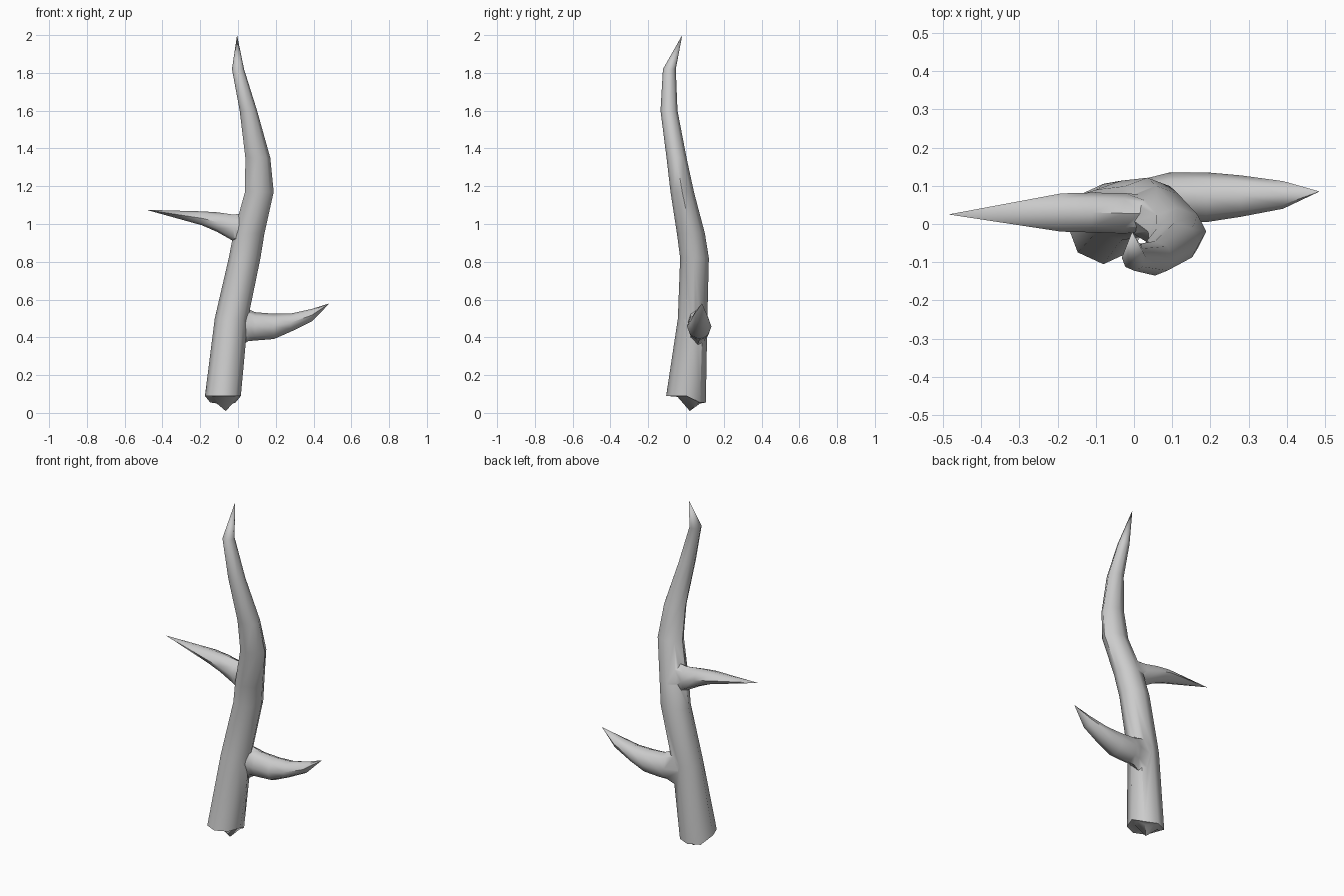
import bpy, bmesh, math
from mathutils import Vector

if "Cube" in bpy.data.objects:
    bpy.data.objects.remove(bpy.data.objects["Cube"])

SIDES = 8

grey = bpy.data.materials.new("pale grey")
grey.use_nodes = True
colour = (0.6, 0.6, 0.6, 1)
grey.diffuse_color = colour
grey.node_tree.nodes["Principled BSDF"].inputs["Base Color"].default_value = colour


def limb(name, sections, tip, u, v, root=None, shift=None):
    """Loft rings (centre, radius along u, radius along v) up to a pointed tip."""
    bm = bmesh.new()
    rings = []
    for x, y, z, ru, rv in sections:
        ring = []
        for i in range(SIDES):
            a = math.tau * i / SIDES
            ring.append(bm.verts.new(Vector((x, y, z)) + u * (ru * math.cos(a)) + v * (rv * math.sin(a))))
        rings.append(ring)
    if shift:
        shift(rings)
    for low, high in zip(rings, rings[1:]):
        for i in range(SIDES):
            j = (i + 1) % SIDES
            bm.faces.new((low[i], low[j], high[j], high[i]))
    ends = [(rings[-1], tip)]
    if root:
        ends.append((rings[0], root))
    else:
        bm.faces.new(rings[0])
    for ring, point in ends:
        apex = bm.verts.new(point)
        for i in range(SIDES):
            bm.faces.new((ring[i], ring[(i + 1) % SIDES], apex))
    bmesh.ops.recalc_face_normals(bm, faces=bm.faces)
    mesh = bpy.data.meshes.new(name)
    bm.to_mesh(mesh)
    bm.free()
    mesh.materials.append(grey)
    obj = bpy.data.objects.new(name, mesh)
    bpy.context.collection.objects.link(obj)
    return obj


X, Y, Z = Vector((1, 0, 0)), Vector((0, 1, 0)), Vector((0, 0, 1))


# Broken lower rim drops towards the back
def broken_rim(rings):
    for ring in rings[:2]:
        for vert in ring:
            if vert.co.y > 0.03:
                vert.co.z -= 0.035


# Main stem
stem = limb("stem", [
    (-0.07, 0.015, 0.085, 0.06, 0.06),
    (-0.08, 0, 0.09, 0.095, 0.105),
    (-0.035, 0.035, 0.5, 0.088, 0.078),
    (0.035, 0.045, 0.82, 0.084, 0.076),
    (0.058, 0.026, 0.95, 0.082, 0.074),
    (0.113, -0.02, 1.17, 0.076, 0.062),
    (0.105, -0.05, 1.35, 0.066, 0.053),
    (0.055, -0.09, 1.6, 0.046, 0.045),
    (0, -0.088, 1.82, 0.032, 0.034),
], (-0.005, -0.02, 2), X, Y, root=(-0.065, 0.02, 0.01), shift=broken_rim)

# Low side branch, curving up on the left
low_branch = limb("low_branch", [
    (-0.03, 0.055, 0.46, 0.05, 0.13),
    (0.055, 0.067, 0.465, 0.058, 0.085),
    (0.09, 0.07, 0.458, 0.064, 0.075),
    (0.19, 0.07, 0.458, 0.065, 0.067),
    (0.28, 0.073, 0.478, 0.054, 0.048),
    (0.39, 0.076, 0.517, 0.036, 0.033),
], (0.485, 0.085, 0.58), Y, Z)

# High thorn, reaching out on the right
high_branch = limb("high_branch", [
    (0.06, 0.028, 0.95, 0.045, 0.11),
    (-0.025, 0.028, 0.98, 0.053, 0.07),
    (-0.11, 0.03, 1.01, 0.052, 0.052),
    (-0.19, 0.03, 1.03, 0.05, 0.037),
], (-0.485, 0.025, 1.075), Y, Z)

# Merge the branches into the stem as one skin
bpy.context.view_layer.objects.active = stem
for branch in (low_branch, high_branch):
    union = stem.modifiers.new("union", "BOOLEAN")
    union.operation = "UNION"
    union.solver = "EXACT"
    union.object = branch
    bpy.ops.object.modifier_apply(modifier=union.name)
    bpy.data.objects.remove(branch)

stem.name = "branched_stem"
bpy.ops.object.select_all(action="DESELECT")
stem.select_set(True)
bpy.ops.object.shade_smooth_by_angle(angle=math.radians(50))
